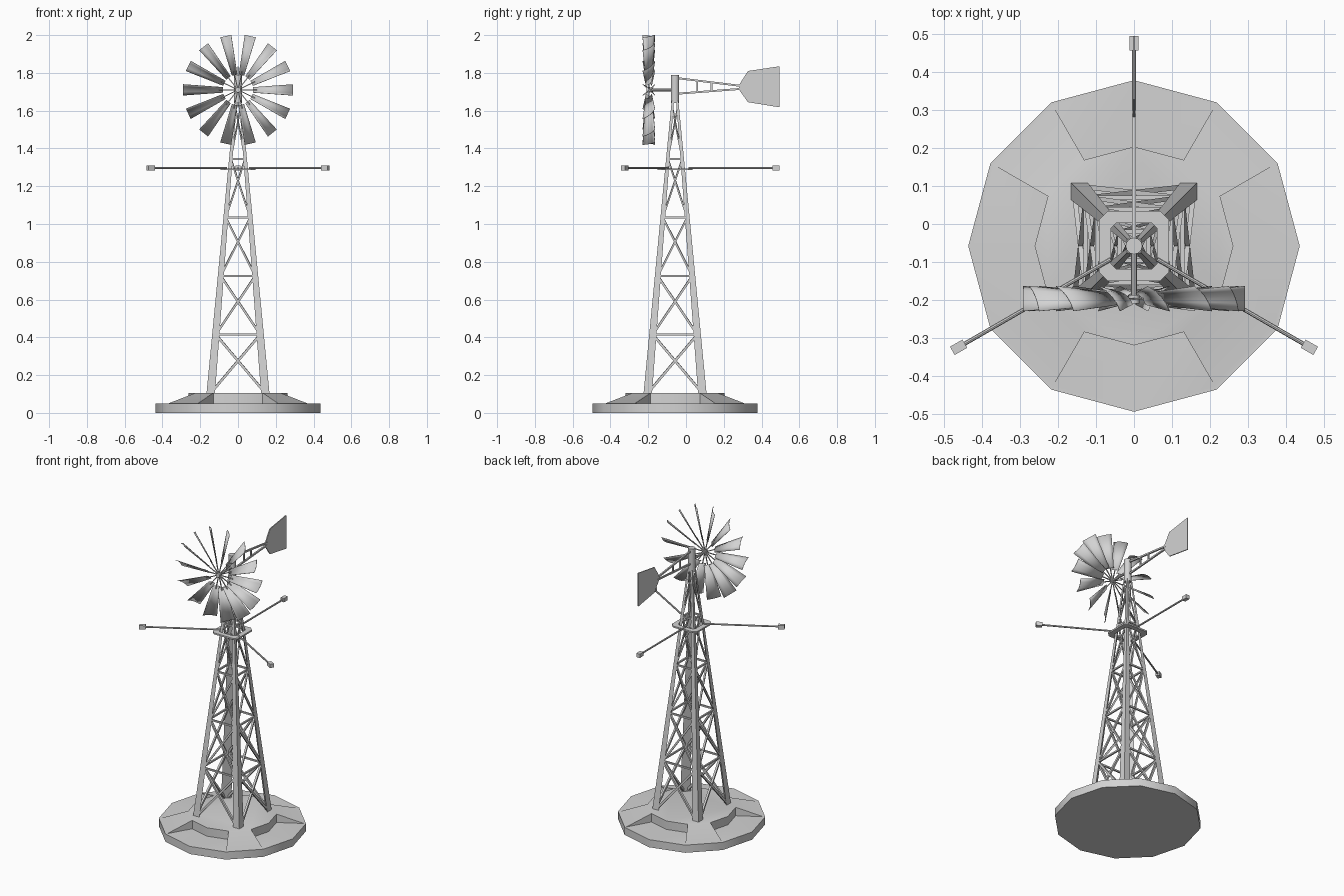
import bpy, bmesh, math
from mathutils import Vector, Matrix

if "Cube" in bpy.data.objects:
    bpy.data.objects.remove(bpy.data.objects["Cube"])

CY = -0.058                      # y of the tower axis
metal = bpy.data.materials.new("grey_metal")
metal.diffuse_color = (0.65, 0.65, 0.65, 1)
metal.use_nodes = True
metal.node_tree.nodes["Principled BSDF"].inputs["Base Color"].default_value = metal.diffuse_color


def finish(name, bm, smooth=True):
    bmesh.ops.recalc_face_normals(bm, faces=bm.faces)
    me = bpy.data.meshes.new(name)
    bm.to_mesh(me)
    bm.free()
    ob = bpy.data.objects.new(name, me)
    bpy.context.collection.objects.link(ob)
    me.materials.append(metal)
    bpy.ops.object.select_all(action='DESELECT')
    ob.select_set(True)
    bpy.context.view_layer.objects.active = ob
    if smooth:
        bpy.ops.object.shade_smooth_by_angle(angle=math.radians(35))
    return ob


def rod(bm, a, b, r, sides=4):
    """Straight bar from a to b; square bars have half-width r."""
    a, b = Vector(a), Vector(b)
    rad = r * math.sqrt(2) if sides == 4 else r
    m = Matrix.Translation((a + b) / 2) @ (b - a).to_track_quat('Z', 'Y').to_matrix().to_4x4()
    if sides == 4:
        m = m @ Matrix.Rotation(math.pi / 4, 4, 'Z')
    bmesh.ops.create_cone(bm, cap_ends=True, segments=sides, radius1=rad, radius2=rad,
                          depth=(b - a).length, matrix=m)


def turned(x, y, z, quarter):
    """Point on the tower, turned by quarter turns about its axis."""
    for _ in range(quarter):
        x, y = -y, x
    return Vector((x, y + CY, z))


# Base: twelve-sided slab with a raised centre and four notches
bm = bmesh.new()


def ring(r, z):
    return [bm.verts.new((r * math.cos(k * math.pi / 6), CY + r * math.sin(k * math.pi / 6), z))
            for k in range(12)]


bottom, rim, foot = ring(0.437, 0), ring(0.437, 0.05), ring(0.426, 0.05)
low, top = ring(0.262, 0.05), ring(0.262, 0.105)
bm.faces.new(bottom)
bm.faces.new(top)
for k in range(12):
    j = (k + 1) % 12
    bm.faces.new((bottom[k], bottom[j], rim[j], rim[k]))
    bm.faces.new((rim[k], rim[j], foot[j], foot[k]))
    if k % 3 == 1:               # sloping rib and its side walls
        bm.faces.new((foot[k], foot[j], top[j], top[k]))
        bm.faces.new((foot[k], low[k], top[k]))
        bm.faces.new((foot[j], low[j], top[j]))
    else:                        # notch floor and back wall
        bm.faces.new((foot[k], foot[j], low[j], low[k]))
        bm.faces.new((low[k], low[j], top[j], top[k]))
bmesh.ops.delete(bm, geom=[v for v in bm.verts if not v.link_faces], context='VERTS')
finish("base", bm)

# Tower legs: tapering corner posts
Z0, Z1 = 0.1, 1.65


def half(z):
    return 0.167 + (0.018 - 0.167) * (z - Z0) / (Z1 - Z0)


def leg_width(z):
    return 0.045 + (0.012 - 0.045) * (z - Z0) / (Z1 - Z0)


bm = bmesh.new()
for q in range(4):
    loops = []
    for z in (Z0, Z1):
        h, w = half(z), leg_width(z)
        loops.append([bm.verts.new(turned(x, y, z, q))
                      for x, y in ((h, h), (h - w, h), (h, h - w))])
    bm.faces.new(loops[0])
    bm.faces.new(loops[1])
    for i in range(3):
        j = (i + 1) % 3
        bm.faces.new((loops[0][i], loops[0][j], loops[1][j], loops[1][i]))
finish("tower_legs", bm, False)

# Tower bracing: crosses between levels and a bar at each level
levels = [0.105, 0.415, 0.725, 1.035, 1.345, 1.62]
bm = bmesh.new()
for q in range(4):
    for n, (za, zb) in enumerate(zip(levels, levels[1:])):
        xa, xb = half(za) - leg_width(za) / 2, half(zb) - leg_width(zb) / 2
        ya, yb = half(za) - 0.009, half(zb) - 0.009
        r = 0.0065 - 0.0008 * n
        for s in (-1, 1):
            rod(bm, turned(s * xa, ya, za, q), turned(-s * xb, yb, zb, q), r)
        if n < 4:
            rod(bm, turned(-xb, yb, zb, q), turned(xb, yb, zb, q), 0.005)
finish("tower_bracing", bm, False)

# Platform: chamfered square frame around the tower
bm = bmesh.new()


def frame_loop(s, c, z):
    return [bm.verts.new(turned(x, y, z, q)) for q in range(4) for x, y in ((s, s - c), (s - c, s))]


parts = [frame_loop(0.092, 0.022, 1.285), frame_loop(0.092, 0.022, 1.295),
         frame_loop(0.06, 0.012, 1.295), frame_loop(0.06, 0.012, 1.285)]
for p in range(4):
    a, b = parts[p], parts[(p + 1) % 4]
    for i in range(8):
        j = (i + 1) % 8
        bm.faces.new((a[i], a[j], b[j], b[i]))
finish("platform", bm, False)

# Three arms with end blocks
bm = bmesh.new()
for deg in (90, 210, 330):
    d = Vector((math.cos(math.radians(deg)), math.sin(math.radians(deg)), 0))
    c = Vector((0, CY, 1.296))
    rod(bm, c + d * 0.07, c + d * 0.53, 0.0055, 8)
    rod(bm, c + d * 0.515, c + d * 0.553, 0.0125)
finish("side_arms", bm)

# Head post and axle
bm = bmesh.new()
rod(bm, (0, CY, 1.64), (0, CY, 1.79), 0.022, 12)
finish("head_post", bm)
HUB = Vector((0, -0.197, 1.71))
bm = bmesh.new()
rod(bm, (0, CY, 1.71), HUB, 0.008, 8)
rod(bm, HUB + Vector((0, 0.01, 0)), HUB - Vector((0, 0.012, 0)), 0.014, 12)
finish("axle_and_hub", bm)

# Rotor: fourteen pitched, slightly curved blades on thin spokes
blades, spokes = bmesh.new(), bmesh.new()
pitch = math.radians(48)
for k in range(14):
    a = k * math.tau / 14
    out = Vector((math.cos(a), 0, math.sin(a)))
    tan = Vector((-math.sin(a), 0, math.cos(a)))
    chord = tan * math.cos(pitch) + Vector((0, math.sin(pitch), 0))
    normal = tan * math.sin(pitch) - Vector((0, math.cos(pitch), 0))
    rows = []
    for r, w in ((0.08, 0.042), (0.292, 0.088)):
        rows.append([blades.verts.new(HUB + out * r + chord * (w * t / 2)
                                      - normal * (0.1 * w * (1 - t * t)))
                     for t in (-1, -0.5, 0, 0.5, 1)])
    for i in range(4):
        blades.faces.new((rows[0][i], rows[0][i + 1], rows[1][i + 1], rows[1][i]))
    rod(spokes, HUB, HUB + out * 0.1, 0.0025)
ob = finish("rotor_blades", blades)
mod = ob.modifiers.new("thickness", 'SOLIDIFY')
mod.thickness = 0.002
mod.offset = 0
finish("rotor_spokes", spokes, False)

# Tail boom: two converging bars with struts
bm = bmesh.new()
ya, yb = -0.045, 0.3


def boom_z(y):
    t = (y - ya) / (yb - ya)
    return 1.772 - 0.042 * t, 1.69 + 0.026 * t


for i in (0, 1):
    rod(bm, (0, ya, boom_z(ya)[i]), (0, yb, boom_z(yb)[i]), 0.005)
for y in (0.06, 0.135):
    hi, lo = boom_z(y)
    rod(bm, (0, y, lo), (0, y, hi), 0.004)
finish("tail_boom", bm, False)

# Tail vane
bm = bmesh.new()
outline = [(0.28, 1.735), (0.328, 1.81), (0.495, 1.835), (0.495, 1.618), (0.328, 1.645), (0.28, 1.712)]
face = bm.faces.new([bm.verts.new((-0.003, y, z)) for y, z in outline])
ext = bmesh.ops.extrude_face_region(bm, geom=[face])
bmesh.ops.translate(bm, vec=(0.006, 0, 0),
                    verts=[v for v in ext["geom"] if isinstance(v, bmesh.types.BMVert)])
bm.faces.ensure_lookup_table()
finish("tail_vane", bm, False)
